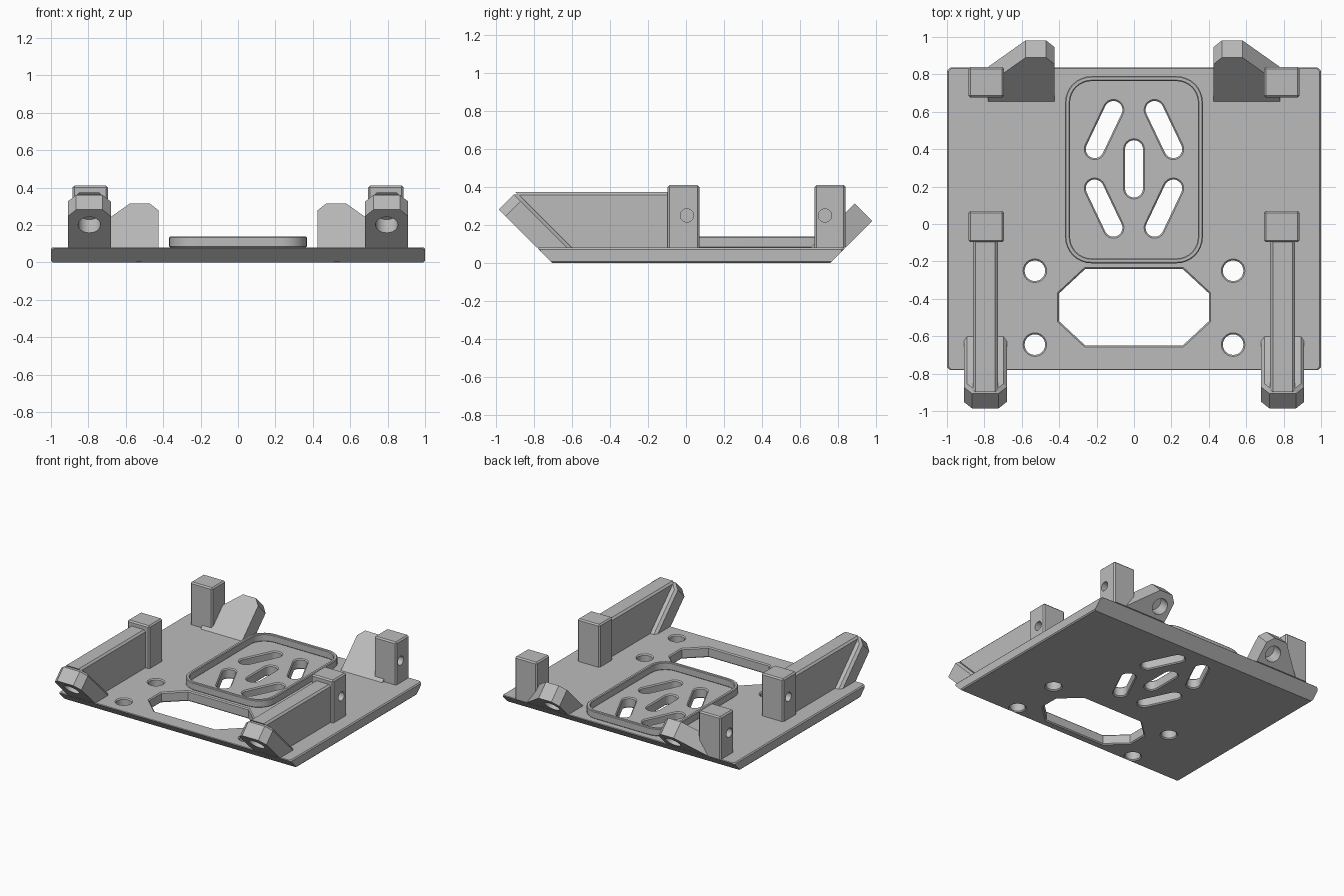
import bpy, bmesh
from math import sin, cos, pi, atan2, radians
from mathutils import Vector

if "Cube" in bpy.data.objects:
    bpy.data.objects.remove(bpy.data.objects["Cube"])

grey = bpy.data.materials.new("plain grey")
grey.use_nodes = True
grey.diffuse_color = (0.5, 0.5, 0.5, 1)
grey.node_tree.nodes["Principled BSDF"].inputs["Base Color"].default_value = (0.5, 0.5, 0.5, 1)

TOP = 0.08       # upper face of the base plate
FRONT = -0.785   # front and rear ends of that face
REAR = 0.84


def add_mesh(name, bm):
    bmesh.ops.recalc_face_normals(bm, faces=bm.faces)
    me = bpy.data.meshes.new(name)
    bm.to_mesh(me)
    bm.free()
    return finish(bpy.data.objects.new(name, me))


def finish(ob):
    if ob.name not in bpy.context.scene.collection.objects:
        bpy.context.scene.collection.objects.link(ob)
    ob.data.materials.clear()
    ob.data.materials.append(grey)
    ob.data.shade_smooth()
    ob.data.set_sharp_from_angle(angle=radians(25))
    return ob


def bake(ob):
    deps = bpy.context.evaluated_depsgraph_get()
    return bpy.data.meshes.new_from_object(ob.evaluated_get(deps))


def slice_off(bm, point, normal):
    """Cut away the side the normal points to and close the cut."""
    bmesh.ops.bisect_plane(bm, geom=bm.verts[:] + bm.edges[:] + bm.faces[:],
                           plane_co=point, plane_no=normal, clear_outer=True)
    bmesh.ops.holes_fill(bm, edges=[e for e in bm.edges if e.is_boundary], sides=0)


def sheet(loops, z0, z1, chamfer):
    """Flat sheet with holes and chamfered rims, as a bmesh."""
    cu = bpy.data.curves.new("sheet", 'CURVE')
    cu.dimensions, cu.fill_mode = '2D', 'BOTH'
    cu.extrude = (z1 - z0) / 2 - chamfer
    cu.bevel_depth, cu.bevel_resolution, cu.offset = chamfer, 0, -chamfer
    for loop in loops:
        sp = cu.splines.new('POLY')
        sp.points.add(len(loop) - 1)
        for p, (x, y) in zip(sp.points, loop):
            p.co = (x, y, 0, 1)
        sp.use_cyclic_u = True
    ob = bpy.data.objects.new("sheet", cu)
    bpy.context.scene.collection.objects.link(ob)
    bpy.context.view_layer.update()
    me = bake(ob)
    bm = bmesh.new()
    bm.from_mesh(me)
    bpy.data.objects.remove(ob)
    bpy.data.meshes.remove(me)
    bmesh.ops.remove_doubles(bm, verts=bm.verts, dist=0.0005)
    bmesh.ops.translate(bm, verts=bm.verts, vec=(0, 0, (z0 + z1) / 2))
    return bm


def slot(a, b, r, n=12):
    """Round-ended slot outline; a circle when both ends agree."""
    ang = atan2(b[1] - a[1], b[0] - a[0])
    pts = []
    for (cx, cy), start in ((b, ang - pi / 2), (a, ang + pi / 2)):
        count = n if a == b else n + 1
        pts += [(cx + r * cos(start + pi * i / n), cy + r * sin(start + pi * i / n))
                for i in range(count)]
    return pts


def rounded(hx, y0, y1, r, n=8):
    pts = []
    for q, (sx, cy) in enumerate(((1, y1 - r), (-1, y1 - r), (-1, y0 + r), (1, y0 + r))):
        pts += [(sx * (hx - r) + r * cos(pi / 2 * (q + i / n)),
                 cy + r * sin(pi / 2 * (q + i / n))) for i in range(n + 1)]
    return pts


def clipped(hx, y0, y1, cx, cy):
    return [(hx, y0 + cy), (hx, y1 - cy), (hx - cx, y1), (cx - hx, y1),
            (-hx, y1 - cy), (-hx, y0 + cy), (cx - hx, y0), (hx - cx, y0)]


def prism(points, depth):
    """Extrude a planar 3D outline along a vector; also return the far edges."""
    bm = bmesh.new()
    near = [bm.verts.new(p) for p in points]
    far = [bm.verts.new(Vector(p) + Vector(depth)) for p in points]
    bm.faces.new(near)
    end = bm.faces.new(far)
    for i in range(len(near)):
        j = (i + 1) % len(near)
        bm.faces.new((near[i], near[j], far[j], far[i]))
    bmesh.ops.recalc_face_normals(bm, faces=bm.faces)
    return bm, list(end.edges)


def chamfer(bm, edges, width):
    bmesh.ops.bevel(bm, geom=edges, offset=width, segments=1, affect='EDGES', clamp_overlap=True)


def bore(ob, centre, axis, r, depth):
    """Drill a blind round hole starting at a surface point."""
    bm = bmesh.new()
    bmesh.ops.create_cone(bm, cap_ends=True, segments=24, radius1=r, radius2=r, depth=2 * depth)
    rot = Vector((0, 0, 1)).rotation_difference(Vector(axis)).to_matrix()
    bmesh.ops.rotate(bm, verts=bm.verts, cent=(0, 0, 0), matrix=rot)
    bmesh.ops.translate(bm, verts=bm.verts, vec=centre)
    cutter = add_mesh("bore_cutter", bm)
    cutter.hide_render = True
    mod = ob.modifiers.new("bore", 'BOOLEAN')
    mod.operation, mod.solver, mod.object = 'DIFFERENCE', 'EXACT', cutter
    bpy.context.view_layer.update()
    me = bake(ob)
    ob.modifiers.clear()
    ob.data = me
    bpy.data.objects.remove(cutter)
    finish(ob)


def sloped_lug(name, outline, y_end, d, thick, hole, back_chamfer):
    """Lug leaning outward at 45 degrees, continuing the sloped plate end."""
    along, inward = Vector((0, d, 1)).normalized(), Vector((0, -d, 1)).normalized()
    place = lambda x, s: Vector((x, y_end, TOP)) + along * s
    bm, edges = prism([place(x, s) for x, s in outline], inward * thick)
    if back_chamfer:
        chamfer(bm, edges, back_chamfer)
    slice_off(bm, (0, 0, TOP), (0, 0, -1))
    ob = add_mesh(name, bm)
    bore(ob, place(*hole), inward, 0.06, 0.1)


# Base plate with sloped ends, screw holes, window and vent slots
holes = [clipped(0.4, -0.65, -0.24, 0.14, 0.13), slot((0, 0.19), (0, 0.4), 0.048)]
for sx in (1, -1):
    holes += [slot((sx * 0.53, y), (sx * 0.53, y), 0.055) for y in (-0.25, -0.645)]
    holes += [slot((sx * 0.11, 0.61), (sx * 0.21, 0.4), 0.048),
              slot((sx * 0.21, 0.19), (sx * 0.11, -0.02), 0.048)]
bm = sheet([clipped(1, FRONT, REAR, 0.02, 0.02)] + holes, 0, TOP, 0.008)
slice_off(bm, (0, FRONT, TOP), (0, -1, -1))
slice_off(bm, (0, REAR, TOP), (0, 1, -1))
add_mesh("base_plate", bm)

# Raised rim round the vents
add_mesh("vent_rim", sheet([rounded(0.368, -0.21, 0.79, 0.14), rounded(0.342, -0.184, 0.764, 0.115)],
                           TOP, 0.138, 0.005))

for side, sx in (("left", 1), ("right", -1)):
    # Upright posts with a blind hole in the outer face
    for end, y0, y1, hole_y in (("front", -0.097, 0.07, 0.005), ("rear", 0.677, REAR, 0.732)):
        bm, edges = prism([(sx * x, y, TOP) for x, y in
                           ((0.695, y0), (0.885, y0), (0.885, y1), (0.695, y1))], (0, 0, 0.33))
        uprights = [e for e in bm.edges if abs(e.verts[0].co.z - e.verts[1].co.z) > 0.1]
        chamfer(bm, edges + uprights, 0.01)
        post = add_mesh(f"{side}_{end}_post", bm)
        bore(post, (sx * 0.885, hole_y, 0.25), (1, 0, 0), 0.035, 0.1)

    # Long wall between front post and front lug
    bm, _ = prism([(sx * 0.728, y, z) for y, z in
                   ((-0.09, TOP), (-0.09, 0.373), (-0.898, 0.373), (-0.605, TOP))],
                  (sx * 0.134, 0, 0))
    chamfer(bm, [e for e in bm.edges if all(v.co.z > 0.3 for v in e.verts)
                 and abs(e.verts[0].co.y - e.verts[1].co.y) > 0.1], 0.014)
    add_mesh(f"{side}_wall", bm)

    # Front lug with clipped tip
    outline = [(0.68, -0.25), (0.91, -0.25), (0.91, 0.235), (0.865, 0.285), (0.725, 0.285), (0.68, 0.235)]
    sloped_lug(f"{side}_front_lug", [(sx * x, s) for x, s in outline],
               FRONT, -1, 0.13, (sx * 0.795, 0.17), 0.018)

    # Rear lug, flaring out towards the post
    outline = [(0.425, -0.25), (0.78, -0.25), (0.78, 0), (0.58, 0.2), (0.47, 0.2), (0.425, 0.15)]
    sloped_lug(f"{side}_rear_lug", [(sx * x, s) for x, s in outline],
               REAR, 1, 0.13, (sx * 0.52, 0.09), 0)
